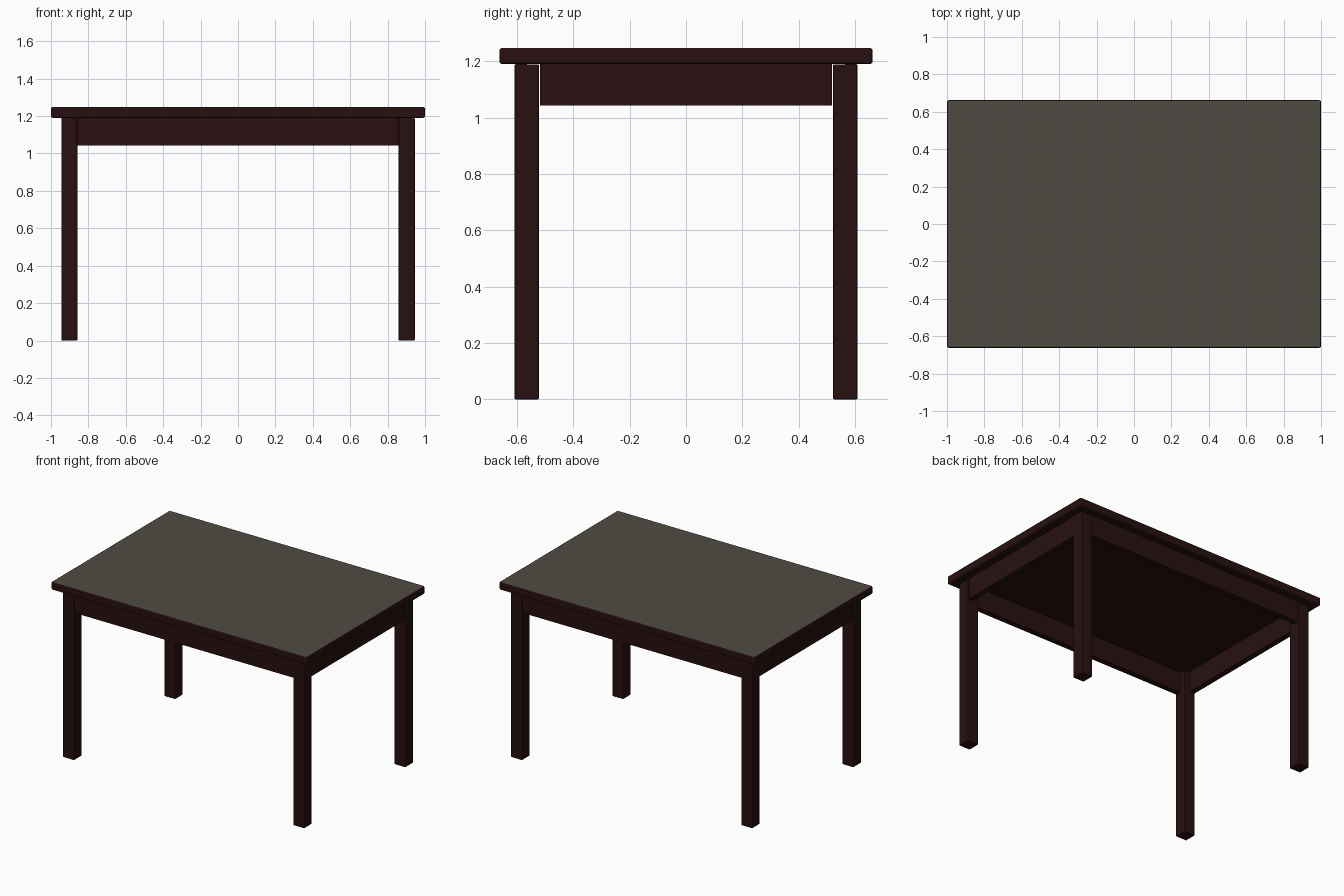
import bpy, bmesh
from mathutils import Vector

if "Cube" in bpy.data.objects:
    bpy.data.objects.remove(bpy.data.objects["Cube"])


def material(name, rgb):
    m = bpy.data.materials.new(name)
    m.diffuse_color = (*rgb, 1)
    m.use_nodes = True
    m.node_tree.nodes["Principled BSDF"].inputs["Base Color"].default_value = m.diffuse_color
    return m


wood = material("dark wood", (0.021, 0.005, 0.005))
grey = material("grey brown surface", (0.078, 0.070, 0.056))


def box(name, lo, hi, bevel=0.0, segments=2):
    """Axis-aligned box between two corners, with softened edges."""
    lo, hi = Vector(lo), Vector(hi)
    bm = bmesh.new()
    bmesh.ops.create_cube(bm, size=1)
    for v in bm.verts:
        v.co = Vector(a * b for a, b in zip(v.co, hi - lo)) + (lo + hi) / 2
    if bevel:
        bmesh.ops.bevel(bm, geom=bm.edges[:], offset=bevel, segments=segments,
                        profile=0.5, affect='EDGES')
    me = bpy.data.meshes.new(name)
    bm.to_mesh(me)
    bm.free()
    me.materials.append(wood)
    ob = bpy.data.objects.new(name, me)
    bpy.context.collection.objects.link(ob)
    return ob


# Table top: wooden slab with a grey upper face
top = box("table_top", (-1, -0.662, 1.191), (1, 0.662, 1.248), 0.009, 3)
top.data.materials.append(grey)
for p in top.data.polygons:
    if p.normal.z > 0.8:
        p.material_index = 1

# Legs at the four corners
for sx, side in ((-1, "left"), (1, "right")):
    for sy, end in ((-1, "front"), (1, "back")):
        x, y = sorted((sx * 0.858, sx * 0.945)), sorted((sy * 0.522, sy * 0.609))
        box(f"{end}_{side}_leg", (x[0], y[0], 0), (x[1], y[1], 1.19), 0.005)

# Aprons between the legs, just inside their outer faces
for s, end in ((-1, "front"), (1, "back")):
    y = sorted((s * 0.565, s * 0.605))
    box(f"{end}_apron", (-0.859, y[0], 1.043), (0.859, y[1], 1.191))
for s, side in ((-1, "left"), (1, "right")):
    x = sorted((s * 0.90, s * 0.94))
    box(f"{side}_apron", (x[0], -0.519, 1.043), (x[1], 0.519, 1.191))
